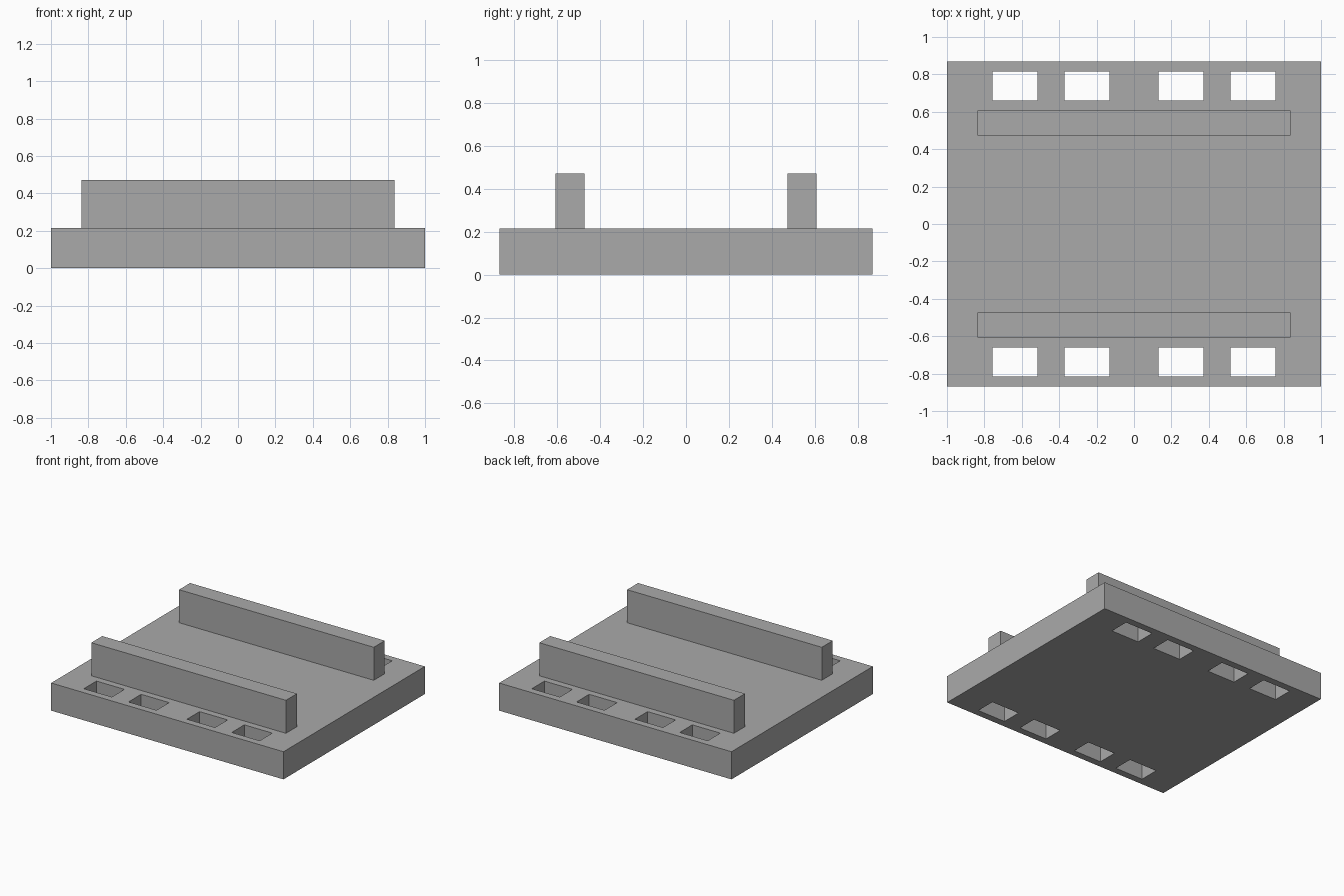
import bpy
import bmesh
from mathutils import Matrix, Vector

default_cube = bpy.data.objects.get("Cube")
if default_cube:
    bpy.data.objects.remove(default_cube, do_unlink=True)

# Single flat colour
GREY = (0.4, 0.4, 0.4, 1.0)
grey = bpy.data.materials.new("plain_grey")
grey.use_nodes = True
grey.diffuse_color = GREY
grey.node_tree.nodes["Principled BSDF"].inputs["Base Color"].default_value = GREY


def make_boxes(name, boxes):
    """One object made of (centre, size) boxes."""
    bm = bmesh.new()
    for centre, size in boxes:
        matrix = Matrix.Translation(centre) @ Matrix.Diagonal(Vector(size)).to_4x4()
        bmesh.ops.create_cube(bm, size=1, matrix=matrix)
    mesh = bpy.data.meshes.new(name)
    bm.to_mesh(mesh)
    bm.free()
    mesh.materials.append(grey)
    obj = bpy.data.objects.new(name, mesh)
    bpy.context.collection.objects.link(obj)
    return obj


BASE_H = 0.215
RAIL_TOP = 0.472

# Base plate
base = make_boxes("base_plate", [((0, 0, BASE_H / 2), (2, 1.738, BASE_H))])

# Two rows of four rectangular slots through the plate
slots = [((sx * x, sy * 0.737, BASE_H / 2), (0.241, 0.155, BASE_H * 2))
         for sx in (-1, 1) for sy in (-1, 1) for x in (0.2515, 0.6365)]
cutter = make_boxes("slot_cutter", slots)
cut = base.modifiers.new("slots", "BOOLEAN")
cut.operation = "DIFFERENCE"
cut.solver = "EXACT"
cut.object = cutter

# Apply the cut and discard the cutter
bpy.context.view_layer.objects.active = base
base.select_set(True)
bpy.ops.object.modifier_apply(modifier=cut.name)
bpy.data.objects.remove(cutter, do_unlink=True)

# Upright rails standing on the plate
for name, side in (("front_rail", -1), ("back_rail", 1)):
    make_boxes(name, [((0, side * 0.54, (BASE_H + RAIL_TOP) / 2),
                       (1.676, 0.135, RAIL_TOP - BASE_H))])
